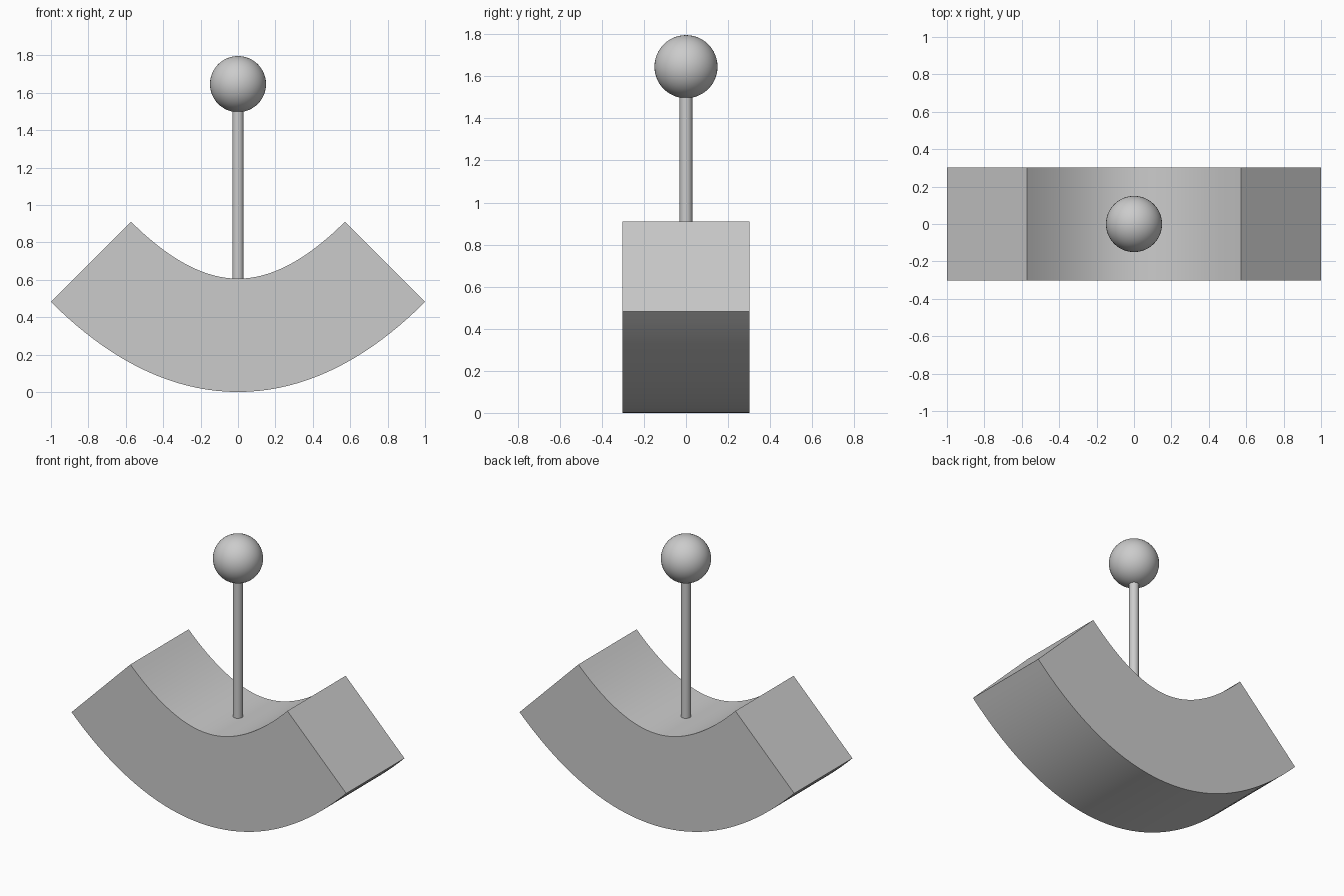
import bpy, bmesh
from math import sqrt, radians

if "Cube" in bpy.data.objects:
    bpy.data.objects.remove(bpy.data.objects["Cube"])

HALF = 0.303      # half side of the square section
REACH = 0.786     # half width of the parabolic centre line
STEPS = 40


def smooth(obj):
    bpy.ops.object.select_all(action='DESELECT')
    obj.select_set(True)
    bpy.context.view_layer.objects.active = obj
    bpy.ops.object.shade_smooth_by_angle(angle=radians(30))


# Curved rocker: square section swept along a parabola
bm = bmesh.new()
rings = []
for i in range(STEPS + 1):
    x = REACH * (2 * i / STEPS - 1)
    z = HALF + x * x / (2 * REACH)
    slope = x / REACH
    n = sqrt(1 + slope * slope)
    nx, nz = -slope / n, 1 / n
    rings.append([bm.verts.new((x + s * HALF * nx, y * HALF, z + s * HALF * nz))
                  for s, y in ((-1, -1), (-1, 1), (1, 1), (1, -1))])
for a, b in zip(rings, rings[1:]):
    for k in range(4):
        j = (k + 1) % 4
        bm.faces.new((a[k], a[j], b[j], b[k]))
bm.faces.new(rings[0])
bm.faces.new(rings[-1])
bmesh.ops.recalc_face_normals(bm, faces=bm.faces)
mesh = bpy.data.meshes.new("curved_base")
bm.to_mesh(mesh)
bm.free()
base = bpy.data.objects.new("curved_base", mesh)
bpy.context.collection.objects.link(base)
smooth(base)

# Upright rod
bpy.ops.mesh.primitive_cylinder_add(vertices=32, radius=0.03, depth=0.9,
                                    location=(0, 0, 1.05))
rod = bpy.context.object
rod.name = "upright_rod"
smooth(rod)

# Ball on top
bpy.ops.mesh.primitive_uv_sphere_add(segments=48, ring_count=24, radius=0.15,
                                     location=(0, 0, 1.646))
ball = bpy.context.object
ball.name = "top_ball"
smooth(ball)
